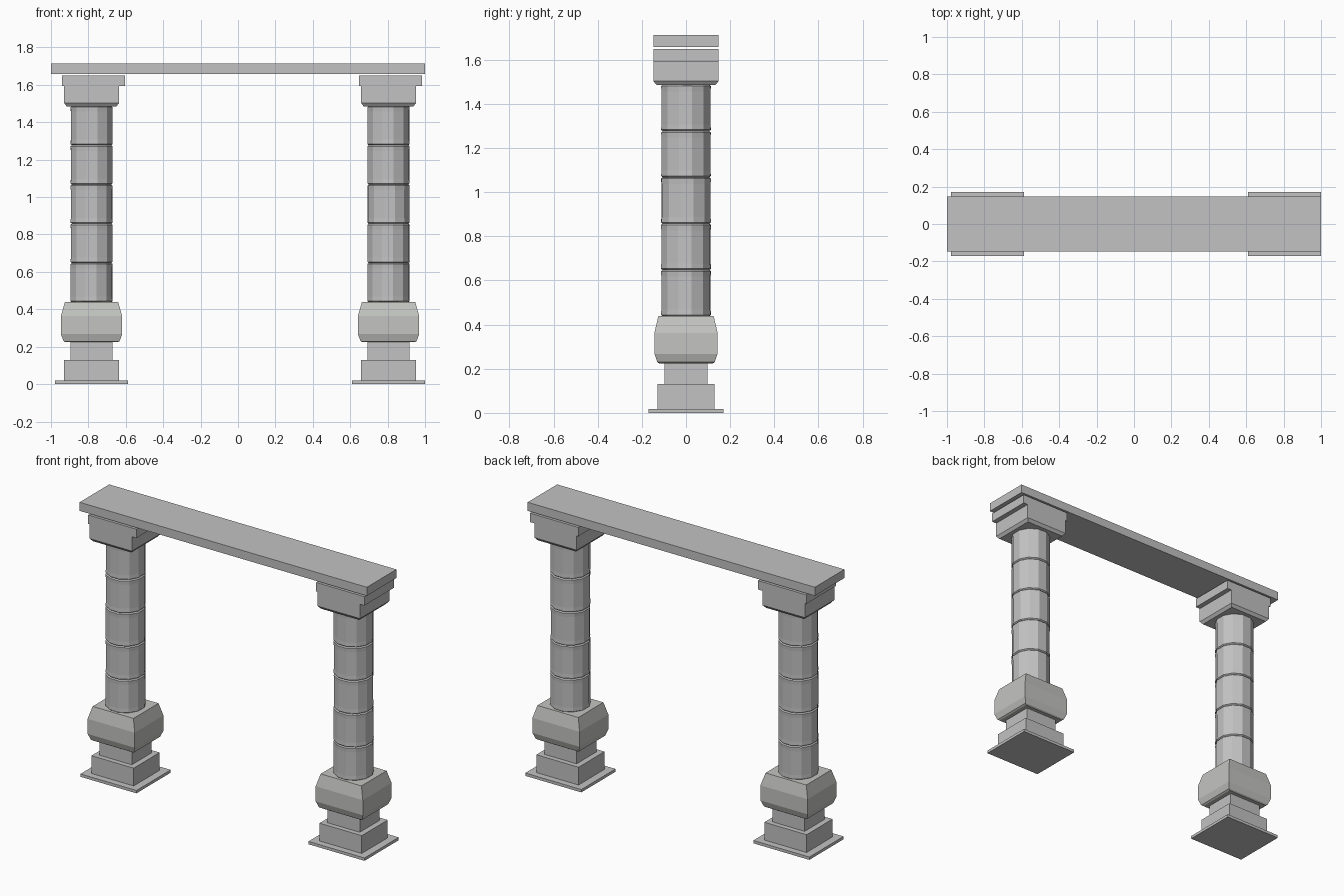
import bpy, bmesh, math, random

if "Cube" in bpy.data.objects:
    bpy.data.objects.remove(bpy.data.objects["Cube"])

random.seed(3)


def material(name, rgb):
    m = bpy.data.materials.new(name)
    m.diffuse_color = (*rgb, 1)
    m.use_nodes = True
    m.node_tree.nodes["Principled BSDF"].inputs["Base Color"].default_value = m.diffuse_color
    return m


STONE = material("grey stone", (0.54, 0.54, 0.54))
PALE = material("pale stone", (0.55, 0.56, 0.535))


def loft(name, rings, mat):
    """Join equal-length rings of points into a capped solid."""
    bm = bmesh.new()
    vs = [[bm.verts.new(p) for p in ring] for ring in rings]
    n = len(vs[0])
    for a, b in zip(vs, vs[1:]):
        for i in range(n):
            j = (i + 1) % n
            bm.faces.new((a[i], a[j], b[j], b[i]))
    bm.faces.new(vs[0][::-1])
    bm.faces.new(vs[-1])
    me = bpy.data.meshes.new(name)
    bm.to_mesh(me)
    bm.free()
    me.materials.append(mat)
    ob = bpy.data.objects.new(name, me)
    bpy.context.collection.objects.link(ob)
    return ob


def block(name, cx, levels, mat=STONE):
    """Rectangular solid; levels are (half width, half depth, height)."""
    loft(name, [[(cx - w, -d, z), (cx + w, -d, z), (cx + w, d, z), (cx - w, d, z)]
                for w, d, z in levels], mat)


def drum(name, cx, z0, z1):
    """Twelve-sided shaft stone with chamfered, slightly flared ends."""
    turn = math.radians(15 + random.uniform(-3, 3))
    profile = [(0.109, z0), (0.116, z0 + 0.006), (0.1145, z0 + 0.03),
               (0.1145, z1 - 0.03), (0.116, z1 - 0.006), (0.109, z1)]
    rings = []
    for r, z in profile:
        rings.append([(cx + r * math.cos(turn + k * math.tau / 12),
                       r * math.sin(turn + k * math.tau / 12), z) for k in range(12)])
    loft(name, rings, STONE)


for side, cx in (("left", -0.783), ("right", 0.805)):
    # stepped base
    block(side + "_base_plate", cx, [(0.195, 0.17, 0), (0.195, 0.17, 0.018)])
    block(side + "_plinth", cx, [(0.147, 0.129, 0.018), (0.147, 0.129, 0.13)])
    block(side + "_neck", cx, [(0.112, 0.098, 0.13), (0.112, 0.098, 0.225)])
    # swelling cushion block
    block(side + "_cushion", cx, [(0.14, 0.122, 0.224), (0.15, 0.13, 0.23),
                                  (0.164, 0.143, 0.268), (0.164, 0.143, 0.363),
                                  (0.142, 0.125, 0.44)], PALE)
    # shaft of five drums
    step = (1.487 - 0.438) / 5
    for i in range(5):
        drum(f"{side}_shaft_drum_{i + 1}", cx, 0.438 + i * step, 0.438 + (i + 1) * step)
    # capital and abacus
    block(side + "_capital", cx, [(0.133, 0.133, 1.485), (0.147, 0.147, 1.503),
                                  (0.147, 0.147, 1.593)])
    block(side + "_abacus", cx + 0.01, [(0.168, 0.147, 1.593), (0.168, 0.147, 1.649)])

# beam across the top
block("beam", 0, [(1, 0.147, 1.659), (1, 0.147, 1.713)])
